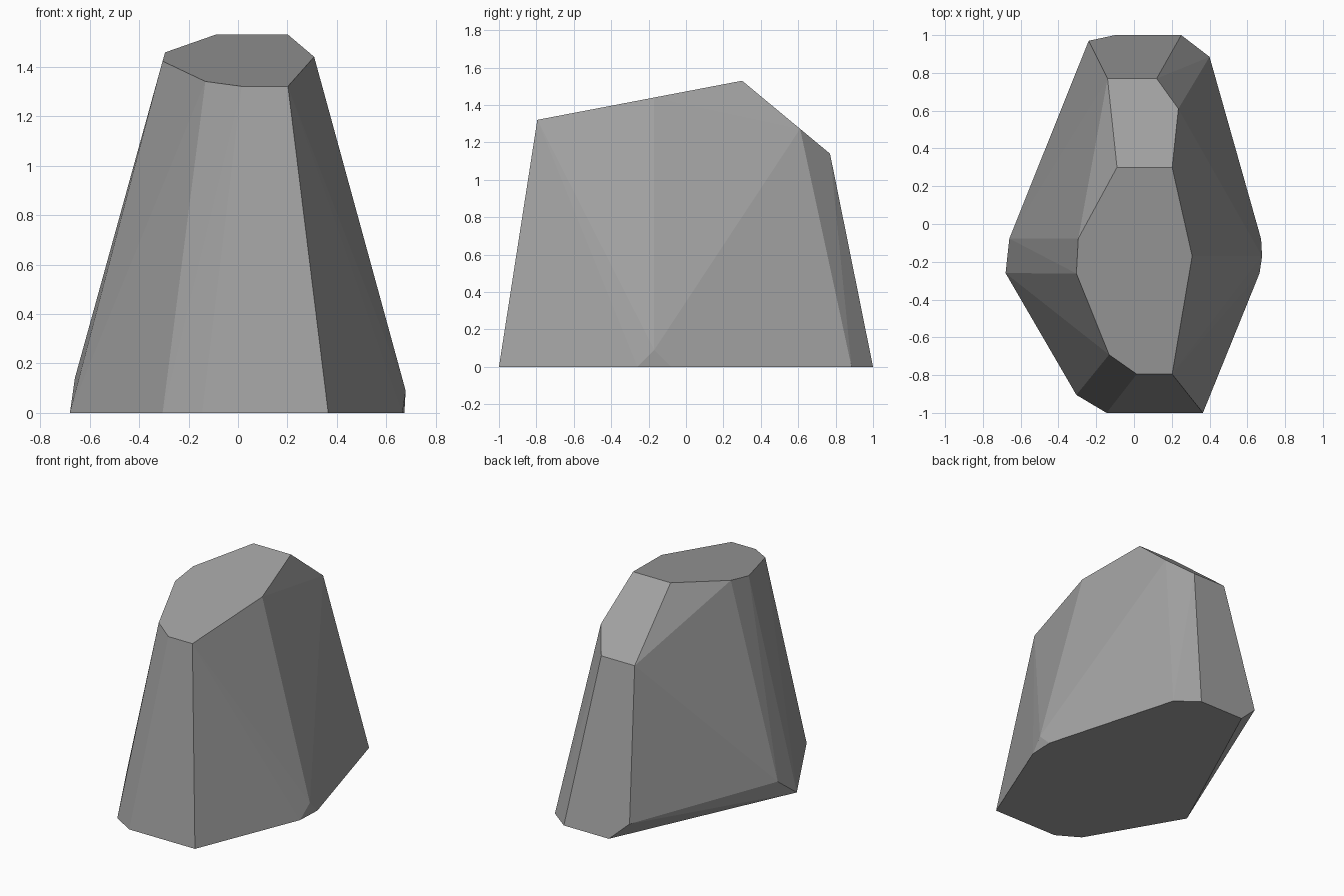
import bpy
import bmesh
from math import radians

# Remove the default cube
cube = bpy.data.objects.get("Cube")
if cube:
    bpy.data.objects.remove(cube, do_unlink=True)

# Stone colour
stone = bpy.data.materials.new("stone grey")
stone.use_nodes = True
grey = (0.36, 0.36, 0.36, 1.0)
stone.diffuse_color = grey
bsdf = next(n for n in stone.node_tree.nodes if n.type == "BSDF_PRINCIPLED")
bsdf.inputs["Base Color"].default_value = grey
bsdf.inputs["Roughness"].default_value = 0.9

# Outline of the footprint on the ground
base_outline = [(0.365, -1), (-0.145, -1), (-0.305, -0.905), (-0.68, -0.26),
                (-0.57, -0.05), (-0.1, 1), (0.25, 1), (0.4, 0.885),
                (0.673, -0.08), (0.665, -0.26)]

# Corners of the chips broken out of the lower edge
chips = [(-0.66, -0.077, 0.14), (-0.24, 0.97, 0.13), (0.678, -0.17, 0.09)]

# Outline of the tilted top, lying on one sloping plane
top_outline = [(0.202, -0.795), (0.015, -0.795), (-0.132, -0.692),
               (-0.305, -0.262), (-0.295, -0.077), (-0.09, 0.3),
               (0.202, 0.3), (0.308, -0.17)]

# Lower corners of the slanted back facet
back_facet = [(-0.14, 0.77), (0.12, 0.77), (0.235, 0.61)]


def top_height(y):
    return 1.53 + (y - 0.3) * 0.191


def back_height(y):
    return 1.53 - (y - 0.3) * 0.83


points = [(x, y, 0) for x, y in base_outline] + chips
points += [(x, y, top_height(y)) for x, y in top_outline]
points += [(x, y, back_height(y)) for x, y in back_facet]

# Wrap the corners in a faceted shell and merge flat triangles
bm = bmesh.new()
for p in points:
    bm.verts.new(p)
bmesh.ops.convex_hull(bm, input=bm.verts[:])
bmesh.ops.delete(bm, geom=[v for v in bm.verts if not v.link_faces], context="VERTS")
bmesh.ops.dissolve_limit(bm, angle_limit=radians(2.5), verts=bm.verts[:], edges=bm.edges[:])
bmesh.ops.recalc_face_normals(bm, faces=bm.faces[:])

mesh = bpy.data.meshes.new("rock")
bm.to_mesh(mesh)
bm.free()
mesh.materials.append(stone)
rock = bpy.data.objects.new("rock", mesh)
bpy.context.collection.objects.link(rock)
